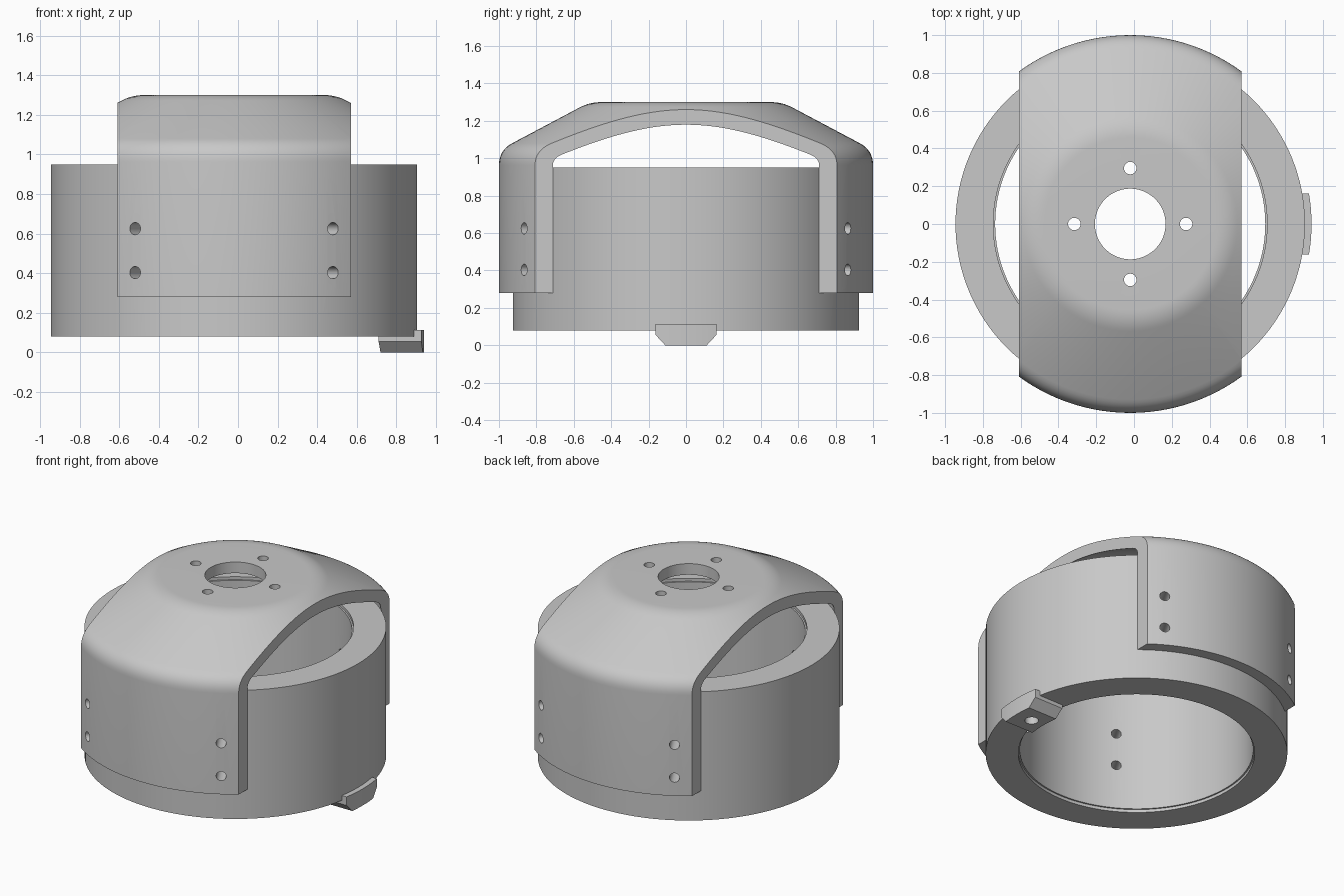
import bpy, bmesh
from math import radians, pi
from mathutils import Matrix, Vector

if "Cube" in bpy.data.objects:
    bpy.data.objects.remove(bpy.data.objects["Cube"], do_unlink=True)

AXIS_X = -0.02      # common axis of the ring and cover
SEGMENTS = 128

grey = bpy.data.materials.new("plain_grey")
grey.use_nodes = True
grey.diffuse_color = (0.58, 0.58, 0.58, 1)
grey.node_tree.nodes["Principled BSDF"].inputs["Base Color"].default_value = (0.58, 0.58, 0.58, 1)


def make_object(name, bm):
    bmesh.ops.recalc_face_normals(bm, faces=bm.faces)
    mesh = bpy.data.meshes.new(name)
    bm.to_mesh(mesh)
    bm.free()
    mesh.materials.append(grey)
    obj = bpy.data.objects.new(name, mesh)
    bpy.context.collection.objects.link(obj)
    obj.location.x = AXIS_X
    return obj


def revolve(name, profile):
    """Spin a closed (radius, height) outline around z."""
    bm = bmesh.new()
    verts = [bm.verts.new((r, 0, z)) for r, z in profile]
    edges = [bm.edges.new((v, verts[i - 1])) for i, v in enumerate(verts)]
    bmesh.ops.spin(bm, geom=verts + edges, axis=(0, 0, 1), cent=(0, 0, 0),
                   angle=2 * pi, steps=SEGMENTS, use_merge=True)
    bmesh.ops.remove_doubles(bm, verts=bm.verts, dist=1e-5)
    return make_object(name, bm)


def prism(name, outline, x0, x1):
    """Extrude a (y, z) outline along x."""
    bm = bmesh.new()
    face = bm.faces.new([bm.verts.new((x0, y, z)) for y, z in outline])
    ext = bmesh.ops.extrude_face_region(bm, geom=[face])["geom"]
    bmesh.ops.translate(bm, vec=(x1 - x0, 0, 0),
                        verts=[g for g in ext if isinstance(g, bmesh.types.BMVert)])
    return make_object(name, bm)


def add_rod(bm, centre, direction, radius, length):
    turn = Vector((0, 0, 1)).rotation_difference(Vector(direction)).to_matrix().to_4x4()
    bmesh.ops.create_cone(bm, cap_ends=True, segments=32, radius1=radius, radius2=radius,
                          depth=length, matrix=Matrix.Translation(centre) @ turn)


def fillet(before, corner, after, size, steps=8):
    """Points of a rounded corner with the given tangent length."""
    c = Vector(corner)
    a = c + (Vector(before) - c).normalized() * size
    b = c + (Vector(after) - c).normalized() * size
    return [tuple(a * (1 - t) ** 2 + c * 2 * t * (1 - t) + b * t * t)
            for t in (i / steps for i in range(steps + 1))]


def boolean(obj, cutter, operation):
    mod = obj.modifiers.new("cut", "BOOLEAN")
    mod.operation, mod.object, mod.solver = operation, cutter, "EXACT"
    bpy.ops.object.select_all(action="DESELECT")
    obj.select_set(True)
    bpy.context.view_layer.objects.active = obj
    bpy.ops.object.modifier_apply(modifier=mod.name)


# Base ring with a shallow step at each end of the bore
base_ring = revolve("base_ring", [
    (0.925, 0.08), (0.925, 0.95), (0.725, 0.95), (0.725, 0.93),
    (0.715, 0.93), (0.715, 0.10), (0.725, 0.10), (0.725, 0.08)])

# Domed cover, with a central opening in its flat top
outer = [(1.0, 0.28), (1.0, 1.043), (0.515, 1.3), (0.187, 1.3)]
inner = [(0.187, 1.225), (0.505, 1.225), (0.925, 1.0), (0.925, 0.28)]
cover = revolve("cover_bridge",
                outer[:1] + fillet(*outer[:3], 0.08) + fillet(*outer[1:], 0.06) + outer[3:]
                + inner[:1] + fillet(*inner[:3], 0.05) + fillet(*inner[1:], 0.04) + inner[3:])

# Trim the cover to a straight-sided strip
strip = prism("strip_cutter", [(-2, 0), (2, 0), (2, 2), (-2, 2)], -0.59, 0.59)
boolean(cover, strip, "INTERSECT")

# Locating tab under the left edge, curved with the ring and chamfered below
locating_tab = revolve("locating_tab", [
    (0.748, 0), (0.96, 0), (0.96, 0.113), (0.92, 0.113), (0.92, 0.08), (0.748, 0.08)])
tab_shape = prism("tab_cutter", [
    (-0.11, -0.001), (0.11, -0.001), (0.162, 0.055), (0.162, 0.2),
    (-0.162, 0.2), (-0.162, 0.055)], 0.5, 1.2)
boolean(locating_tab, tab_shape, "INTERSECT")

# Radial screw holes, top screw holes and the tab hole
holes = bmesh.new()
for angle in (60, 120, 240, 300):
    out = Matrix.Rotation(radians(angle), 3, "Z") @ Vector((1, 0, 0))
    for z in (0.403, 0.625):
        add_rod(holes, out * 0.85 + Vector((0, 0, z)), out, 0.031, 0.5)
for x, y in ((1, 0), (-1, 0), (0, 1), (0, -1)):
    add_rod(holes, (x * 0.296, y * 0.296, 1.25), (0, 0, 1), 0.033, 0.3)
add_rod(holes, (0.84, 0, 0.05), (0, 0, 1), 0.042, 0.3)
hole_cutter = make_object("hole_cutter", holes)

parts = (base_ring, cover, locating_tab)
for part in parts:
    boolean(part, hole_cutter, "DIFFERENCE")

for cutter in (strip, tab_shape, hole_cutter):
    bpy.data.objects.remove(cutter, do_unlink=True)

# Smooth the round surfaces, keep the machined edges crisp
bpy.ops.object.select_all(action="DESELECT")
for part in parts:
    part.select_set(True)
bpy.context.view_layer.objects.active = cover
bpy.ops.object.shade_smooth_by_angle(angle=radians(25))
